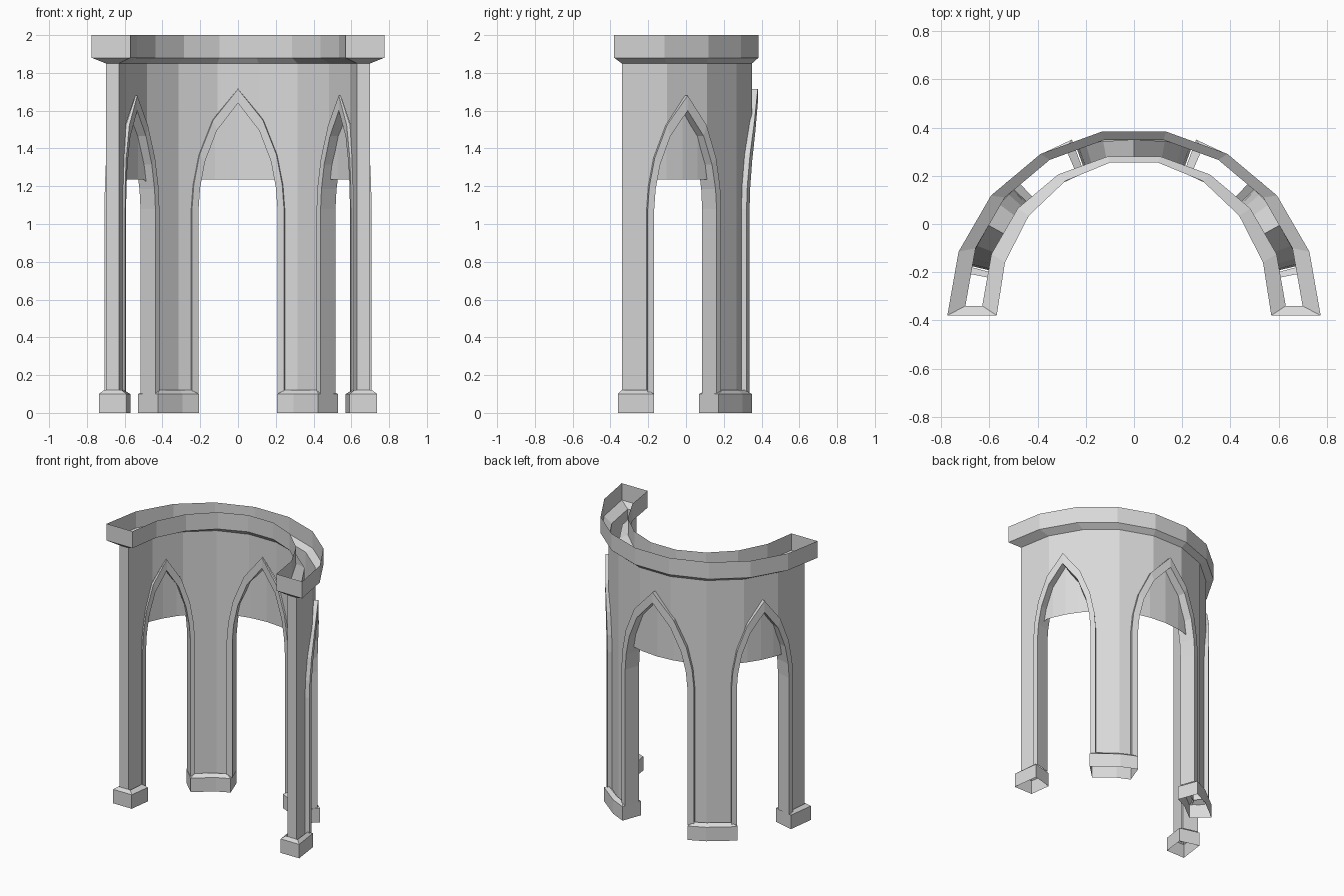
import bpy, bmesh, math

if "Cube" in bpy.data.objects:
    bpy.data.objects.remove(bpy.data.objects["Cube"])

# Curved half-round arcade: three pointed arches, four piers, open cornice
CY = -0.34                      # centre of the half circle
R_OUT, R_IN = 0.70, 0.63        # wall shells (9 flat facets of 20 degrees)
WALL_TOP, PIER_BOTTOM = 1.85, 0.10
SPRING = 1.08
# arches: centre angle, outer half width, outer apex, inner half width, inner apex
ARCHES = [(29, 18, 1.68, 15.2, 1.60), (90, 23.5, 1.715, 20, 1.64), (151, 18, 1.68, 15.2, 1.60)]
# pointed arch half profile: (fraction of half width, fraction of rise)
PROFILE = [(1, 0), (.96, .2), (.83, .45), (.53, .74), (0, 1)]

stone = bpy.data.materials.new("pale stone")
stone.diffuse_color = (0.7, 0.7, 0.7, 1)
stone.use_nodes = True
stone.node_tree.nodes["Principled BSDF"].inputs["Base Color"].default_value = stone.diffuse_color


def polar(a, r, z=0.0, cy=CY):
    t = math.radians(a)
    return (r * math.cos(t), cy + r * math.sin(t), z)


def facet(a, r):
    """Radius of the faceted circle at an angle."""
    return r * math.cos(math.radians(10)) / math.cos(math.radians(a % 20 - 10))


def rise(u):
    u = abs(u)
    for (u1, f1), (u0, f0) in zip(PROFILE, PROFILE[1:]):
        if u >= u0:
            return f0 + (f1 - f0) * (u - u0) / (u1 - u0)
    return 1


def make(name, quads):
    bm = bmesh.new()
    for q in quads:
        bm.faces.new([bm.verts.new(p) for p in q])
    bmesh.ops.remove_doubles(bm, verts=bm.verts, dist=0.0002)
    bmesh.ops.recalc_face_normals(bm, faces=bm.faces)
    me = bpy.data.meshes.new(name)
    bm.to_mesh(me)
    bm.free()
    me.materials.append(stone)
    ob = bpy.data.objects.new(name, me)
    bpy.context.collection.objects.link(ob)
    return ob


def loft(rings, closed=True):
    """Quads between successive rings of points."""
    quads = []
    for a, b in zip(rings, rings[1:]):
        n = len(a)
        for i in range(n if closed else n - 1):
            j = (i + 1) % n
            quads.append((a[i], a[j], b[j], b[i]))
    return quads


# Wall: outer and inner shells whose lower edge follows the arches
angles = set(range(0, 181, 20))
for c, hw, *_ in ARCHES:
    for u, _f in PROFILE:
        angles |= {c - u * hw, c + u * hw}
angles = sorted(angles)
wall = []
for a, b in zip(angles, angles[1:]):
    if b - a < 1e-6:
        continue
    mid = (a + b) / 2
    za = zb = PIER_BOTTOM
    for c, hw, apex, *_ in ARCHES:
        if abs(mid - c) < hw:
            za = SPRING + (apex - SPRING) * rise((a - c) / hw)
            zb = SPRING + (apex - SPRING) * rise((b - c) / hw)
    for r in (R_OUT, R_IN):
        ra, rb = facet(a, r), facet(b, r)
        wall.append((polar(a, ra, za), polar(b, rb, zb),
                     polar(b, rb, WALL_TOP), polar(a, ra, WALL_TOP)))
for a in (0, 180):              # flat wall ends
    wall.append((polar(a, R_IN, PIER_BOTTOM), polar(a, R_OUT, PIER_BOTTOM),
                 polar(a, R_OUT, WALL_TOP), polar(a, R_IN, WALL_TOP)))
make("arcade_wall", wall)

# Arch trims with reveals, and the panel filling each arch head
for k, (c, hw, apex, hwi, apexi) in enumerate(ARCHES):
    def arch_line(h, top):
        half = [(h, PIER_BOTTOM)] + [(u * h, SPRING + (top - SPRING) * f) for u, f in PROFILE]
        return [(c - d, z) for d, z in half] + [(c + d, z) for d, z in half[-2::-1]]
    outer, inner = arch_line(hw, apex), arch_line(hwi, apexi)
    sections = []
    for (ao, zo), (ai, zi) in zip(outer, inner):
        sections.append([polar(ao, facet(ao, R_OUT), zo), polar(ao, 0.72, zo),
                         polar(ai, 0.72, zi), polar(ai, 0.61, zi),
                         polar(ao, 0.61, zo), polar(ao, facet(ao, R_IN), zo)])
    make(f"arch_trim_{k + 1}", loft(sections, closed=False))

    us = [-.92, -.83, -.53, 0, .53, .83, .92]
    low = [polar(c + u * hwi, 0.665, 1.235) for u in us]
    high = [polar(c + u * hwi, 0.665, SPRING + (apexi - SPRING) * rise(u)) for u in us]
    make(f"arch_panel_{k + 1}", loft([low, high], closed=False))

# Cornice: hollow channel, flared from the wall top, open above
steps = list(range(0, 181, 20))
foot = [polar(a, R_OUT, WALL_TOP) for a in steps] + [polar(a, R_IN, WALL_TOP) for a in steps[::-1]]


def cornice_ring(z):
    out = [polar(a, 0.775, z, -0.38) for a in steps]
    inn = [(0.57 * math.cos(math.radians(a)), -0.38 + 0.645 * math.sin(math.radians(a)), z)
           for a in steps[::-1]]
    return out + inn


make("cornice", loft([foot, cornice_ring(1.88), cornice_ring(2.0)]))

# Pier bases: open-bottomed plinths with a sloped top edge
PIERS = [((0, 11), (0, 15), -0.36), ((47, 60, 66.5), (44, 60, 69.5), CY)]


def ring(angs, r0, r1, z, cy, side):
    pts = [polar(a, r1, z, cy) for a in angs] + [polar(a, r0, z, cy) for a in angs[::-1]]
    return [(side * x, y, zz) for x, y, zz in pts]


for name, side in (("right", 1), ("left", -1)):
    for part, (shaft, plinth, cy) in zip(("end", "middle"), PIERS):
        make(f"{part}_base_{name}", loft([
            ring(plinth, 0.59, 0.737, 0.0, cy, side),
            ring(plinth, 0.59, 0.737, 0.10, cy, side),
            ring(shaft, 0.615, 0.71, 0.12, CY, side)]))
